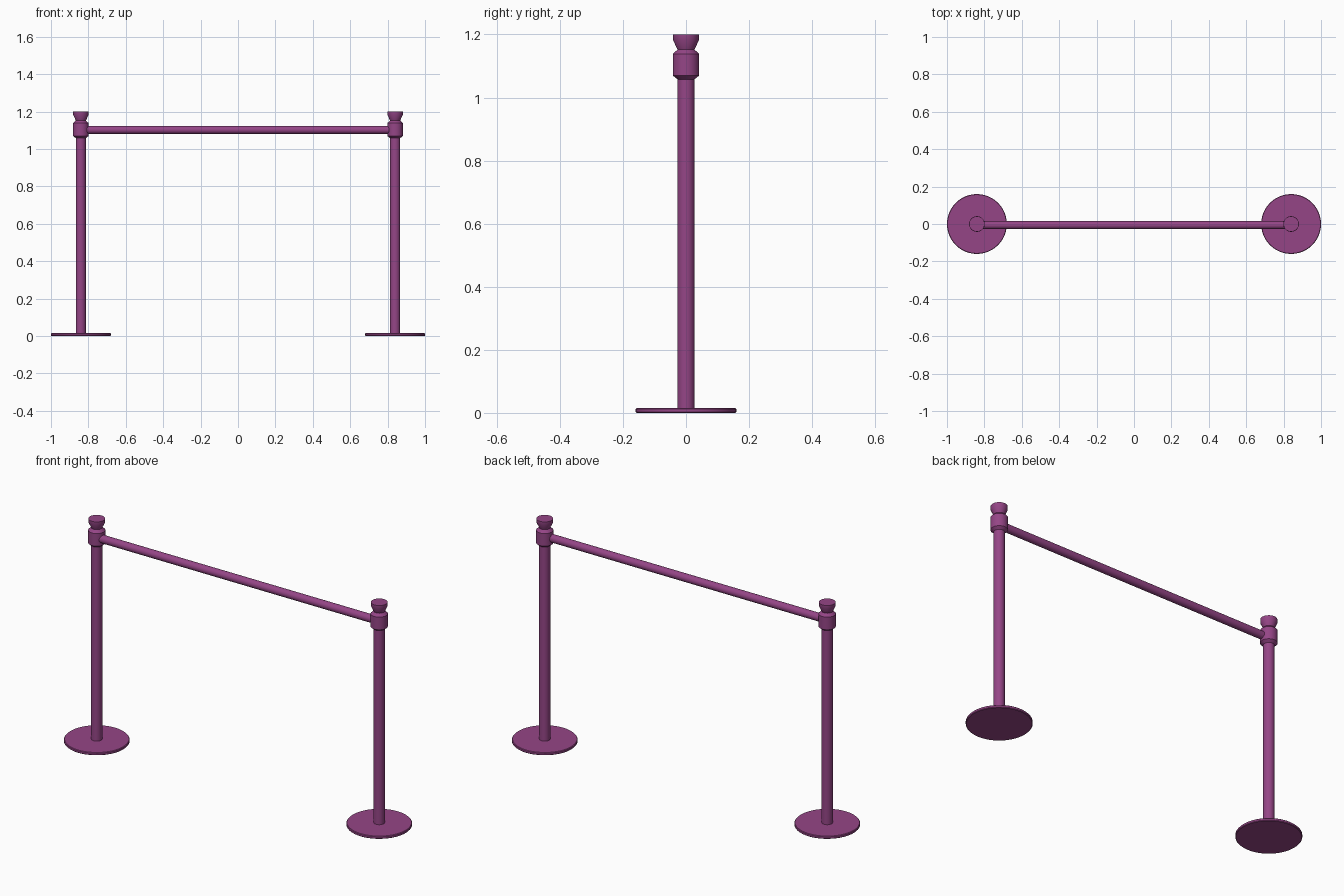
import bpy, bmesh
from math import radians, pi, cos, sin

if "Cube" in bpy.data.objects:
    bpy.data.objects.remove(bpy.data.objects["Cube"])

mat = bpy.data.materials.new("plum")
mat.diffuse_color = (0.30, 0.06, 0.24, 1)
mat.use_nodes = True
mat.node_tree.nodes["Principled BSDF"].inputs["Base Color"].default_value = mat.diffuse_color


def finish(obj):
    obj.data.materials.append(mat)
    bpy.ops.object.select_all(action='DESELECT')
    obj.select_set(True)
    bpy.context.view_layer.objects.active = obj
    bpy.ops.object.shade_smooth_by_angle(angle=radians(30))


def lathe(name, profile, x, sides=32):
    """Closed solid of revolution from (radius, z) points, bottom to top."""
    bm = bmesh.new()
    rings = [[bm.verts.new((r * cos(2 * pi * i / sides), r * sin(2 * pi * i / sides), z))
              for i in range(sides)] for r, z in profile]
    for a, b in zip(rings, rings[1:]):
        for i in range(sides):
            j = (i + 1) % sides
            bm.faces.new((a[i], a[j], b[j], b[i]))
    bm.faces.new(rings[0][::-1])
    bm.faces.new(rings[-1])
    mesh = bpy.data.meshes.new(name)
    bm.to_mesh(mesh)
    bm.free()
    obj = bpy.data.objects.new(name, mesh)
    obj.location.x = x
    bpy.context.collection.objects.link(obj)
    finish(obj)


# Two matching posts
for side, x in (("left", -0.84), ("right", 0.84)):
    # Flat round foot
    lathe(side + "_base", [(0.157, 0), (0.16, 0.003), (0.16, 0.012), (0.157, 0.015)], x, 48)
    # Upright tube
    lathe(side + "_post", [(0.027, 0.012), (0.027, 1.07)], x)
    # Chamfered collar that holds the rail
    lathe(side + "_collar", [(0.027, 1.058), (0.042, 1.07), (0.042, 1.138), (0.027, 1.152)], x)
    # Flared cap
    lathe(side + "_cap", [(0.026, 1.15), (0.041, 1.182), (0.041, 1.2)], x)

# Horizontal rail between the collars
bpy.ops.mesh.primitive_cylinder_add(vertices=32, radius=0.021, depth=1.62,
                                    location=(0, -0.006, 1.102),
                                    rotation=(0, radians(90), 0))
rail = bpy.context.object
rail.name = "rail"
finish(rail)
